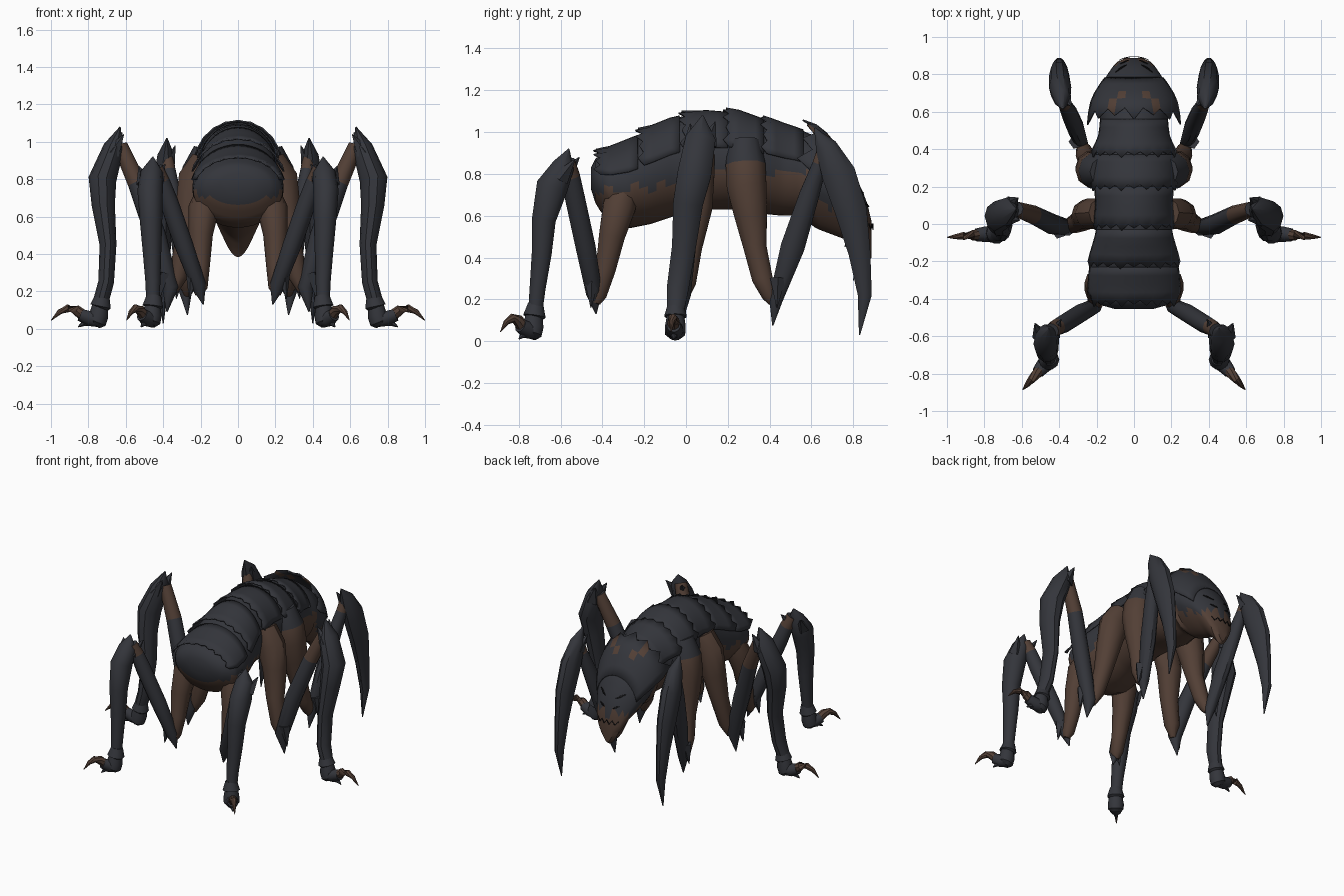
import bpy, bmesh, math
from mathutils import Vector
from mathutils.bvhtree import BVHTree

if "Cube" in bpy.data.objects:
    bpy.data.objects.remove(bpy.data.objects["Cube"])


def material(name, color):
    mat = bpy.data.materials.new(name)
    mat.use_nodes = True
    mat.diffuse_color = (*color, 1)
    bsdf = mat.node_tree.nodes["Principled BSDF"]
    bsdf.inputs["Base Color"].default_value = (*color, 1)
    bsdf.inputs["Roughness"].default_value = 0.8
    return mat


SHELL = material("charcoal shell", (0.034, 0.036, 0.044))
FLESH = material("brown flesh", (0.085, 0.05, 0.036))
BLACK = material("black slits", (0.008, 0.008, 0.009))
MATERIALS = (SHELL, FLESH, BLACK)
made = []


def finish(bm, name, mirror=False, thickness=0):
    bmesh.ops.recalc_face_normals(bm, faces=bm.faces)
    mesh = bpy.data.meshes.new(name)
    bm.to_mesh(mesh)
    bm.free()
    for mat in MATERIALS:
        mesh.materials.append(mat)
    obj = bpy.data.objects.new(name, mesh)
    bpy.context.collection.objects.link(obj)
    if thickness:
        solid = obj.modifiers.new("Thickness", "SOLIDIFY")
        solid.thickness = thickness
        solid.offset = 0
    if mirror:
        obj.modifiers.new("Mirror", "MIRROR")
    made.append(obj)


def bridge(bm, rows, closed=True):
    """Join rows of vertices with quads and return the faces by row."""
    bands = []
    for a, b in zip(rows, rows[1:]):
        n = len(a)
        bands.append([bm.faces.new((a[i], a[(i + 1) % n], b[(i + 1) % n], b[i]))
                      for i in range(n if closed else n - 1)])
    return bands


# Trunk outline: y, top, bottom, half width
TRUNK = [(-.455, .83, .73, .10), (-.43, .88, .65, .19), (-.37, .91, .57, .24),
         (-.27, .96, .54, .245), (-.17, 1.01, .56, .23), (-.05, 1.07, .60, .205),
         (.1, 1.09, .63, .20), (.24, 1.09, .63, .22), (.36, 1.06, .61, .225),
         (.46, 1.03, .60, .185), (.55, 1.01, .60, .18), (.62, .98, .54, .195),
         (.7, .92, .51, .185), (.78, .83, .48, .155), (.84, .73, .42, .115),
         (.87, .65, .38, .085), (.888, .57, .40, .045)]
# Height where shell meets flesh: y, z
EDGE = [(-.5, .70), (-.1, .74), (.12, .79), (.25, .86), (.4, .80), (.58, .82), (.68, .64), (.9, .59)]


def lookup(table, y):
    y = min(max(y, table[0][0]), table[-1][0])
    for a, b in zip(table, table[1:]):
        if y <= b[0]:
            t = (y - a[0]) / (b[0] - a[0])
            return [p + (q - p) * t for p, q in zip(a[1:], b[1:])]


def trunk_point(y, angle):
    top, bottom, width = lookup(TRUNK, y)
    c = math.cos(angle)
    taper = 1 + (.35 * c if y > .6 and c < 0 else 0)
    return Vector((width * math.sin(angle) * taper, y, (top + bottom) / 2 + (top - bottom) / 2 * c))


def raised(y, angle, lift):
    d = .01
    along = trunk_point(min(y + d, .888), angle) - trunk_point(max(y - d, -.455), angle)
    around = trunk_point(y, angle + d) - trunk_point(y, angle - d)
    return trunk_point(y, angle) + around.cross(along).normalized() * lift


# Trunk and head
bm = bmesh.new()
SIDES, ROWS = 36, 64
rows = [[bm.verts.new(trunk_point(-.455 + 1.343 * j / ROWS, math.tau * i / SIDES))
         for i in range(SIDES)] for j in range(ROWS + 1)]
bridge(bm, rows)
bm.faces.new(rows[0])
bm.faces.new(rows[-1])
bm.normal_update()
for f in bm.faces:
    m = f.calc_center_median()
    ragged = .018 * math.sin(m.y * 45) + .01 * math.sin(m.y * 97)
    f.material_index = 0 if m.z > lookup(EDGE, m.y)[0] + ragged else 1
head_tree = BVHTree.FromBMesh(bm)
finish(bm, "body_and_head")


def back_plate(name, y0, y1, reach, teeth, tooth, lift, marks=()):
    """Curved plate over the back with a raised, saw-toothed trailing edge."""
    bm = bmesh.new()
    count, rows = teeth * 2, []
    for j in range(5):
        t = j / 4
        row = []
        for i in range(count + 1):
            a = math.radians(reach) * (2 * i / count - 1)
            y = y0 + (y1 - y0) * t
            pointed = j == 0 and i % 2
            p = raised(y, a, lift if pointed else lift * .7 * (1 - t) + .003)
            if pointed:
                p.y -= tooth * (1 + .3 * math.sin(i * 2))
            row.append(bm.verts.new(p))
        rows.append(row)
    bands = bridge(bm, rows, closed=False)
    for band, column in marks:
        bands[band][column].material_index = 1
    finish(bm, name, thickness=.008)


for n, (y0, y1) in enumerate([(-.40, -.23), (-.2, -.03), (0, .2), (.21, .37), (.38, .56)]):
    back_plate(f"back_plate_{n + 1}", y0, y1, 74, 9, .025, .024)
back_plate("head_crest", .6, .78, 80, 7, .055, .075, [(0, 4), (0, 9), (1, 5), (1, 8)])


def face_strip(name, xs, lower, upper, mirror=True):
    """Thin dark plate laid on the face, between two curves in x."""
    bm = bmesh.new()
    rows = []
    for edge in (lower, upper):
        row = []
        for x in xs:
            hit = head_tree.ray_cast(Vector((x, 2, edge(x))), Vector((0, -1, 0)))[0]
            row.append(bm.verts.new(hit + Vector((0, .006, .002))))
        rows.append(row)
    for f in bridge(bm, rows, closed=False)[0]:
        f.material_index = 2
    finish(bm, name, mirror, .004)


def slit(name, x0, x1, z, slope, height):
    xs = [x0 + (x1 - x0) * i / 6 for i in range(7)]
    bow = lambda x: height * math.sin(math.pi * (x - x0) / (x1 - x0))
    face_strip(name, xs, lambda x: z + slope * (x - x0) - bow(x),
               lambda x: z + slope * (x - x0) + bow(x) + .001)


# Eyes and jagged mouth
slit("upper_eyes", .04, .1, .705, .5, .006)
slit("lower_eyes", .03, .075, .64, .4, .005)
zigzag = lambda x: .545 + .012 * (-1) ** round(x / .02)
face_strip("mouth", [-.08 + .02 * i for i in range(9)],
           lambda x: zigzag(x) - .003, lambda x: zigzag(x) + .004, False)


def limb(name, points, mat=0, accent=(), sides=10):
    """Tapered tube through (x, y, z, radius across, radius along), mirrored to both
    sides; accent lists the segments that take the other colour."""
    bm = bmesh.new()
    centres = [Vector(p[:3]) for p in points]
    rows = []
    for i, p in enumerate(points):
        tangent = (centres[min(i + 1, len(points) - 1)] - centres[max(i - 1, 0)]).normalized()
        u = Vector((1, 0, 0))
        u = (u - tangent * u.dot(tangent)).normalized()
        v = tangent.cross(u)
        ru, rv = p[3], p[-1]
        rows.append([bm.verts.new(centres[i] + u * ru * math.cos(k * math.tau / sides)
                                  + v * rv * math.sin(k * math.tau / sides)) for k in range(sides)])
    for n, band in enumerate(bridge(bm, rows)):
        for f in band:
            f.material_index = 1 - mat if n in accent else mat
    bm.faces.new(rows[0]).material_index = 1 - mat if 0 in accent else mat
    bm.faces.new(rows[-1]).material_index = mat
    finish(bm, name, mirror=True)


def spike(name, base, tip, radius):
    limb(name, [(*base, radius), (*tip, .002)], sides=5)


def foot(name, ankle, heading, size):
    """Dark foot with a hooked claw, pointing along a flat heading."""
    a, h = Vector(ankle), Vector(heading).normalized() * size
    at = lambda d, z, r: (a.x + h.x * d, a.y + h.y * d, z, r)
    limb(name + "_ankle_cuff", [at(-.01, .18, .038), at(0, .12, .056), at(.005, .11, .04)])
    limb(name, [at(0, .14, .04), at(.01, .07, .052), at(.02, .035, .05), at(.03, .02, .03)])
    limb(name + "_toe", [at(.0, .05, .042), at(.06, .055, .042), at(.11, .075, .034)])
    limb(name + "_claw", [at(.09, .07, .03), at(.13, .1, .028), at(.175, .11, .022),
                          at(.22, .09, .014), at(.265, .045, .002)], mat=1, sides=8)
    limb(name + "_small_claw", [at(.06, .035, .022), at(.09, .03, .016), at(.12, .01, .003)], sides=6)


# Rear pair of legs
limb("rear_thigh", [(.15, -.29, .74, .07), (.185, -.32, .64, .082), (.2, -.355, .5, .065),
                    (.2, -.385, .34, .05), (.205, -.42, .22, .042), (.21, -.43, .18, .02)], mat=1)
limb("rear_lower_leg", [(.185, -.43, .13, .003), (.21, -.44, .23, .04), (.29, -.48, .45, .05),
                        (.37, -.53, .68, .05), (.41, -.55, .79, .045), (.44, -.57, .86, .04)], accent=(4,))
limb("rear_shin", [(.455, -.56, .92, .003), (.46, -.585, .84, .06, .055), (.47, -.64, .74, .068, .08),
                   (.465, -.68, .58, .06), (.46, -.69, .42, .05), (.455, -.71, .25, .04), (.455, -.72, .15, .036)])
spike("rear_knee_spike", (.43, -.58, .79), (.39, -.51, .88), .045)
spike("rear_outer_spike", (.5, -.6, .78), (.53, -.53, .87), .045)
foot("rear_foot", (.455, -.725, 0), (.65, -.75, 0), .81)

# Middle pair of legs
limb("middle_thigh", [(.17, .06, .9, .08), (.22, .055, .8, .1, .085), (.255, .05, .64, .08),
                      (.28, .02, .45, .06), (.32, 0, .28, .05), (.34, -.01, .2, .02)], mat=1)
limb("middle_lower_leg", [(.38, -.02, .09, .003), (.36, -.02, .22, .045), (.44, 0, .5, .055),
                          (.54, .05, .78, .05), (.63, .08, .98, .04)], accent=(3,))
limb("middle_shin", [(.63, .08, 1.08, .003), (.665, .07, .97, .055, .075), (.725, .04, .8, .075, .085),
                     (.72, .01, .66, .062, .075), (.695, -.01, .45, .045, .06), (.705, -.04, .25, .042, .055),
                     (.735, -.05, .14, .042)])
spike("middle_knee_spike", (.66, .1, .94), (.62, .14, 1.05), .05)
spike("middle_inner_spike", (.67, .03, .94), (.61, .02, 1.04), .045)
foot("middle_foot", (.735, -.05, 0), (1, -.08, 0), 1)

# Front pair of bladed arms, with shell over the shoulder
limb("front_thigh", [(.16, .28, .95, .08), (.2, .285, .84, .1), (.215, .29, .74, .1), (.23, .31, .6, .082),
                     (.24, .33, .45, .058), (.26, .365, .3, .052), (.27, .4, .22, .04),
                     (.27, .415, .18, .02)], mat=1, accent=(0,))
limb("front_lower_arm", [(.27, .415, .075, .003), (.28, .43, .2, .035), (.31, .51, .45, .045, .06),
                         (.345, .59, .7, .045, .05), (.37, .64, .85, .036), (.38, .66, .93, .03)], accent=(4,))
limb("front_blade", [(.38, .615, 1.02, .003), (.385, .67, .93, .045, .055), (.395, .73, .8, .06, .085),
                     (.4, .79, .62, .055, .08), (.4, .83, .42, .04, .055), (.4, .855, .22, .028, .035),
                     (.4, .83, .03, .003)])
spike("blade_top_spike", (.37, .68, .88), (.335, .63, .98), .04)
for n, (y, z) in enumerate([(.76, .5), (.8, .34), (.83, .2)]):
    spike(f"blade_barb_{n + 1}", (.4, y + .035, z + .05), (.4, y, z - .05), .022)

# Knee guards that point down from each low knee
for name, x, y in [("rear", .24, -.45), ("middle", .4, -.04), ("front", .31, .44)]:
    spike(name + "_knee_guard", (x, y, .3), (x + .02, y - .005, .16), .04)

# Smooth shading with crisp plate edges
bpy.ops.object.select_all(action="DESELECT")
for obj in made:
    obj.select_set(True)
bpy.context.view_layer.objects.active = made[0]
bpy.ops.object.shade_smooth_by_angle(angle=math.radians(38))
